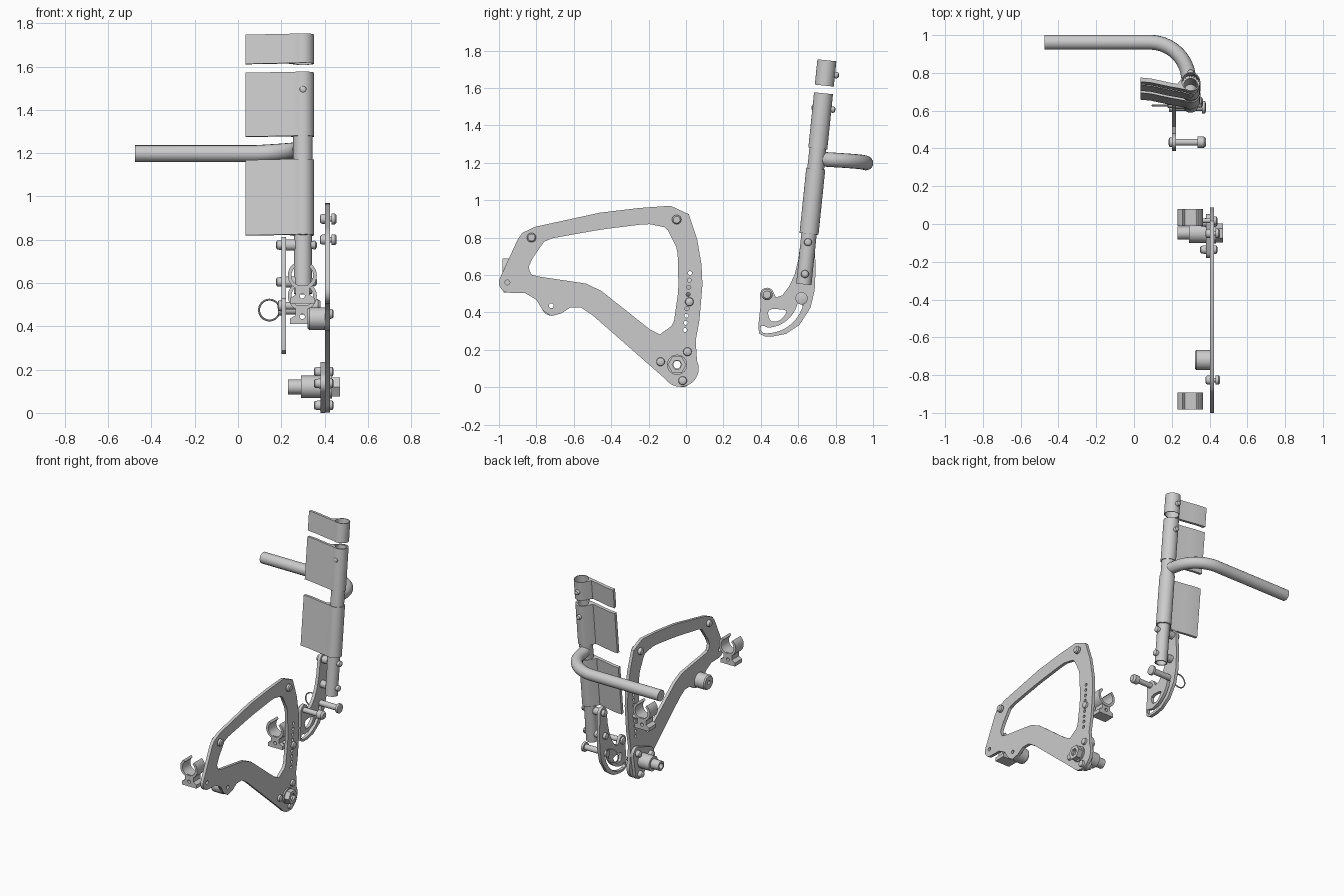
import bpy, bmesh
from math import sin, cos, pi, radians, atan
from mathutils import Matrix, Vector

if "Cube" in bpy.data.objects:
    bpy.data.objects.remove(bpy.data.objects["Cube"])

# Frames: side plates (local x,y,z -> world y,z,x) and clips (x,z,-y)
SIDE = Matrix(((0, 0, 1, 0), (1, 0, 0, 0), (0, 1, 0, 0), (0, 0, 0, 1)))
FRONT = Matrix(((1, 0, 0, 0), (0, 0, -1, 0), (0, 1, 0, 0), (0, 0, 0, 1)))
# Tilted backrest post frame, local z runs up the post
POST = Matrix.Translation((0.30, 0.63, 0.55)) @ Matrix.Rotation(-atan(0.103), 4, 'X')


def add(name, me, mat=Matrix()):
    ob = bpy.data.objects.new(name, me)
    me.transform(mat)
    me.shade_smooth()
    me.set_sharp_from_angle(angle=radians(32))
    bpy.context.collection.objects.link(ob)
    return ob


def curve_mesh(cu):
    tmp = bpy.data.objects.new("tmp", cu)
    bpy.context.collection.objects.link(tmp)
    bpy.context.view_layer.update()
    me = bpy.data.meshes.new_from_object(tmp.evaluated_get(bpy.context.evaluated_depsgraph_get()))
    bpy.data.objects.remove(tmp)
    return me


def add_spline(cu, pts, closed=True):
    s = cu.splines.new('POLY')
    s.points.add(len(pts) - 1)
    for p, q in zip(s.points, pts):
        p.co = (*q, 1) if len(q) == 3 else (*q, 0, 1)
    s.use_cyclic_u = closed


def extrude(name, loops, d0, d1, mat):
    cu = bpy.data.curves.new(name, 'CURVE')
    cu.dimensions = '2D'
    cu.fill_mode = 'BOTH'
    cu.extrude = (d1 - d0) / 2
    for lp in loops:
        add_spline(cu, lp)
    me = curve_mesh(cu)
    bm = bmesh.new()
    bm.from_mesh(me)
    bmesh.ops.remove_doubles(bm, verts=bm.verts, dist=1e-5)
    bmesh.ops.recalc_face_normals(bm, faces=bm.faces)
    bm.to_mesh(me)
    bm.free()
    return add(name, me, mat @ Matrix.Translation((0, 0, (d0 + d1) / 2)))


def lathe(name, prof, mat, n=24, closed=False):
    # prof: (height, radius) rings around local z
    bm = bmesh.new()
    rings = [[bm.verts.new((r * cos(2 * pi * i / n), r * sin(2 * pi * i / n), h)) for i in range(n)]
             for h, r in prof]
    pairs = list(zip(rings, rings[1:] + rings[:1]))
    for a, b in pairs if closed else pairs[:-1]:
        for i in range(n):
            bm.faces.new((a[i], a[(i + 1) % n], b[(i + 1) % n], b[i]))
    if not closed:
        bm.faces.new(rings[0])
        bm.faces.new(rings[-1])
    bmesh.ops.recalc_face_normals(bm, faces=bm.faces)
    me = bpy.data.meshes.new(name)
    bm.to_mesh(me)
    bm.free()
    return add(name, me, mat)


def at(y, z):
    return SIDE @ Matrix.Translation((y, z, 0))


def arc(cx, cy, r, a0, a1, n=12):
    return [(cx + r * cos(radians(a0 + (a1 - a0) * i / n)),
             cy + r * sin(radians(a0 + (a1 - a0) * i / n))) for i in range(n + 1)]


def circle(cx, cy, r, n=16):
    return arc(cx, cy, r, 0, 360 - 360 / n, n - 1)


def soften(pts, f=0.2):
    out = []
    for i, p in enumerate(pts):
        p = Vector(p)
        a, b = Vector(pts[i - 1]), Vector(pts[(i + 1) % len(pts)])
        out += [tuple(p.lerp(a, f)), tuple(p.lerp(b, f))]
    return out


# Side frame plate with window and adjustment holes
outline = [(-.083, .97), (.015, .925), (.06, .79), (.083, .655), (.088, .548), (.072, .36), (.052, .25)]
outline += arc(-.03, .1, .098, 25, -145, 18)
outline += [(-.50, .385), (-.56, .425), (-.62, .425), (-.665, .395), (-.72, .38), (-.765, .41),
            (-.80, .468), (-.86, .503)]
outline += arc(-.945, .56, .055, -90, -205, 10)
outline += [(-.90, .79), (-.875, .825), (-.805, .858), (-.46, .933), (-.25, .958)]
window = soften([(-.825, .597), (-.843, .64), (-.82, .69), (-.75, .79), (-.46, .842), (-.206, .874),
                 (-.104, .853), (-.045, .735), (-.04, .52), (-.067, .334), (-.15, .275), (-.495, .548)], .12)
holes = [circle(.021 - .0032 * i, .61 - .038 * i, .011, 12) for i in range(9) if i != 4]
holes += [circle(-.955, .56, .013), circle(-.72, .435, .013), circle(-.048, .12, .026)]
extrude("side_plate", [outline, window] + holes, .402, .424, SIDE)

# Axle backing plate
tri = arc(.008, .19, .045, -5, 110, 8) + arc(-.136, .136, .045, 110, 235, 8) + arc(-.018, .045, .045, 235, 355, 8)
extrude("axle_backing_plate", [tri, circle(-.048, .12, .026)], .38, .402, SIDE)

# Hollow axle: bushing, thin stub, collar
lathe("axle_bushing", [(.23, .02), (.23, .034), (.292, .034), (.292, .052), (.385, .052),
                       (.385, .03), (.455, .03), (.455, .02)], at(-.048, .12), 32, True)
lathe("axle_washer", [(.424, .026), (.424, .054), (.434, .054), (.434, .026)], at(-.048, .12), 32, True)
lathe("axle_nut", [(.434, .026), (.434, .05), (.47, .05), (.47, .026)], at(-.048, .12), 6, True)

# Plate bolts
bolt = [(.378, .012), (.381, .019), (.388, .023), (.402, .023), (.402, .012), (.432, .012),
        (.432, .025), (.448, .025), (.455, .018)]
for y, z in [(-.826, .80), (-.05, .896)]:
    lathe("plate_bolt", bolt, at(y, z))
for y, z in [(-.136, .136), (.008, .19), (-.018, .035)]:
    lathe("axle_plate_bolt", [(.35, .012), (.355, .02), (.38, .023), (.38, .012), (.424, .012),
                              (.424, .023), (.437, .021), (.442, .012)], at(y, z))
lathe("clip_bolt", [(.35, .012), (.424, .012), (.424, .023), (.437, .021), (.442, .012)], at(.018, .457))

# Front spacer
lathe("spacer", [(.402, .014), (.402, .052), (.33, .052), (.322, .046), (.322, .014)], at(-.72, .435), 32, True)

# Tube clips: open ring on a block
for tag, y, z in (("front", -.937, .505), ("rear", .035, .41)):
    ring = arc(.297, z + .13, .067, 128, 412, 28) + arc(.297, z + .13, .05, 412, 128, 28)
    extrude(tag + "_clip_ring", [ring], -.045, .045, Matrix.Translation((0, y, 0)) @ FRONT)
    block = [(.24, z), (.355, z), (.355, z + .025), (.33, z + .04), (.33, z + .085),
             (.265, z + .085), (.265, z + .04), (.24, z + .025)]
    extrude(tag + "_clip_block", [block, circle(.297, z + .035, .012)], -.04, .04,
            Matrix.Translation((0, y, 0)) @ FRONT)

# Back post tubes (hollow)
lathe("post_lower", [(0, .033), (0, .041), (.40, .041), (.40, .033)], POST, 32, True)
lathe("post_upper", [(.27, .036), (.27, .045), (1.025, .045), (1.025, .036)], POST, 32, True)

# Upholstery bands: loop round the post with a flat flap
flap_b = [(-.07, -.034), (-.11, -.027), (-.16, -.016), (-.21, -.005), (-.265, .0)]
band = arc(0, 0, .051, 125, -125, 28) + flap_b + [(x, y + .022) for x, y in reversed(flap_b)]
for tag, a, b in (("lower", .272, .622), ("middle", .73, 1.027), ("top", 1.068, 1.204)):
    extrude(tag + "_upholstery_band", [band, circle(0, 0, .0455, 32)], a, b, POST)

# Band screws
for h, sides in ((.945, (1, -1)), (1.13, (1,))):
    for s in sides:
        tip = .072 if s > 0 else .056
        m = POST @ Matrix.Translation((0, 0, h)) @ Matrix.Rotation(-s * pi / 2, 4, 'X')
        lathe("band_screw", [(.04, .017), (tip - .01, .017), (tip - .004, .014), (tip, .007)], m, 16)

# Push handle
path = [(.30, .69, 1.225)]
path += [(p[0], p[1], 1.217 - .019 * i / 14) for i, p in enumerate(arc(.085, .757, .205, 0, 90, 14))]
path += [(-.475, .962, 1.198)]
cu = bpy.data.curves.new("push_handle", 'CURVE')
cu.dimensions = '3D'
cu.bevel_depth = .039
cu.bevel_resolution = 6
cu.use_fill_caps = True
add_spline(cu, path, False)
add("push_handle", curve_mesh(cu))

# Folding bracket with curved slot
bracket = arc(.65, .775, .038, 10, 160, 10)
bracket += [(.60, .68), (.58, .60), (.552, .54), (.516, .492), (.48, .48)]
bracket += arc(.433, .495, .037, 20, 190, 8)
bracket += [(.398, .43), (.387, .335), (.39, .288), (.42, .272), (.47, .272), (.535, .285), (.607, .334),
            (.666, .425), (.688, .52), (.693, .63)]
slot = arc(.43, .49, .202, -95, -6, 16) + arc(.43, .49, .172, -6, -88, 16) + [(.425, .325), (.402, .33), (.397, .308)]
window2 = soften([(.435, .405), (.465, .42), (.54, .412), (.53, .385), (.495, .352), (.45, .352)])
extrude("folding_bracket", [bracket, slot, window2], .20, .222, SIDE)

# Bracket pivots, post bolts and pull ring
pivot = [(.183, .012), (.187, .024), (.20, .026), (.20, .018), (.335, .018), (.335, .03), (.37, .03), (.382, .02)]
lathe("stop_bolt", pivot, at(.433, .495))
lathe("lock_pin", [(.185, .014), (.185, .024), (.20, .024), (.20, .02), (.36, .02), (.36, .033),
                   (.376, .033), (.38, .022)], at(.618, .475))
for y, z in [(.652, .775), (.636, .605)]:
    lathe("post_bolt", [(.176, .012), (.18, .021), (.20, .022), (.20, .018), (.348, .018), (.348, .021),
                        (.358, .019), (.364, .01)], at(y, z))
# Spacers between bracket and post
for y, z in [(.652, .775), (.636, .605)]:
    lathe("post_spacer", [(.222, .026), (.265, .026)], at(y, z))
wire = [(.0045 * cos(a * pi / 4), .048 + .0045 * sin(a * pi / 4)) for a in range(8)]
lathe("pull_ring", wire, Matrix.Translation((.145, .627, .475)) @ FRONT, 40, True)
